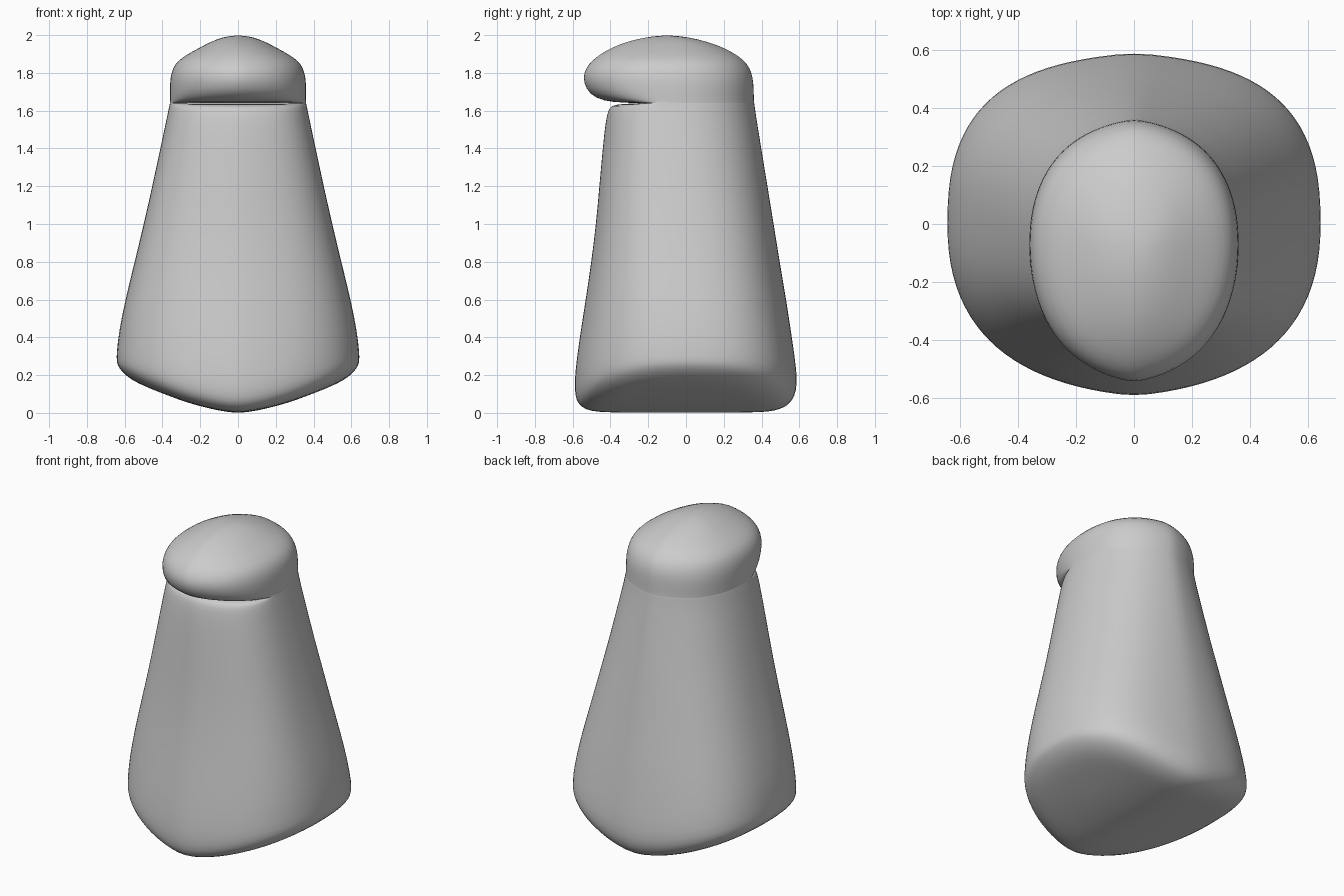
import bpy, bmesh
from math import cos, sin, pi

SEG = 48

# Rings: height, half width, front y, back y, front and back squareness, keel weight
FOOT = [
    (0.00, 0.30, -0.27, 0.27, 2.2, 2.3, 1), (0.00, 0.48, -0.42, 0.40, 2.2, 2.4, 1),
    (0.005, 0.57, -0.508, 0.47, 2.2, 2.5, 1), (0.025, 0.615, -0.555, 0.53, 2.2, 2.5, 1),
    (0.055, 0.637, -0.583, 0.565, 2.22, 2.5, 0.95), (0.11, 0.645, -0.594, 0.59, 2.25, 2.5, 0.8),
    (0.20, 0.643, -0.594, 0.594, 2.25, 2.5, 0.6), (0.40, 0.632, -0.567, 0.565, 2.3, 2.5, 0.15),
]
TORSO = [
    (0.60, 0.598, -0.535, 0.535, 2.35, 2.45, 0), (0.80, 0.548, -0.505, 0.50, 2.4, 2.4, 0),
    (1.00, 0.50, -0.48, 0.468, 2.4, 2.35, 0), (1.20, 0.455, -0.462, 0.435, 2.4, 2.25, 0),
    (1.40, 0.412, -0.444, 0.402, 2.4, 2.2, 0), (1.54, 0.382, -0.429, 0.379, 2.4, 2.15, 0),
    (1.60, 0.37, -0.415, 0.37, 2.4, 2.15, 0), (1.627, 0.364, -0.40, 0.366, 2.4, 2.15, 0),
    (1.637, 0.362, -0.34, 0.365, 2.7, 2.15, 0),
]
HOOD = [
    (1.639, 0.361, -0.21, 0.364, 5.0, 2.15, 0), (1.642, 0.361, -0.34, 0.364, 2.6, 2.15, 0),
    (1.651, 0.361, -0.44, 0.363, 2.2, 2.15, 0), (1.685, 0.361, -0.515, 0.362, 2.1, 2.15, 0),
    (1.75, 0.361, -0.546, 0.36, 2.1, 2.15, 0), (1.80, 0.354, -0.545, 0.351, 2.1, 2.1, 0),
    (1.85, 0.334, -0.517, 0.327, 2.1, 2.1, 0), (1.89, 0.284, -0.47, 0.28, 2.1, 2.1, 0),
    (1.93, 0.21, -0.404, 0.21, 2.0, 2.0, 0), (1.965, 0.145, -0.318, 0.118, 2.0, 2.0, 0),
    (1.99, 0.08, -0.21, 0.01, 2.0, 2.0, 0),
]


def power(v, e):
    return (1 if v >= 0 else -1) * abs(v) ** e


def make_ring(bm, h, w, front, back, nf, nb, keel):
    """Rounded-square ring, bent up at the sides to give the keeled foot."""
    mid = -0.07 * min(1, max(0, (h - 0.3) / 1.3))
    verts = []
    for i in range(SEG):
        a = 2 * pi * i / SEG
        n = nb if i <= SEG // 2 else nf
        u = power(cos(a), 2 / n)
        s = power(sin(a), 2 / n)
        # slight crease down the front and back centre lines
        s *= 1 - 0.12 * abs(u) * (1 - abs(u))
        x = w * u
        y = mid + s * ((back - mid) if s > 0 else (mid - front))
        z = h + keel * 0.205 * (abs(x) / 0.64) ** 1.5
        verts.append(bm.verts.new((x, y, z)))
    return verts


# Body and overhanging hood as one continuous skin
bm = bmesh.new()
rings = [make_ring(bm, *r) for r in FOOT + TORSO + HOOD]
for lo, hi in zip(rings, rings[1:]):
    for i in range(SEG):
        j = (i + 1) % SEG
        bm.faces.new((lo[i], lo[j], hi[j], hi[i]))

# Underside: strips across, so it keeps the keel shape
bottom = rings[0]
for i in range(SEG // 2):
    quad = (bottom[-i % SEG], bottom[-i - 1], bottom[i + 1], bottom[i])
    bm.faces.new(list(dict.fromkeys(quad)))

# Crown
tip = bm.verts.new((0, -0.1, 2.0))
for i in range(SEG):
    bm.faces.new((rings[-1][i], rings[-1][(i + 1) % SEG], tip))

bmesh.ops.recalc_face_normals(bm, faces=bm.faces)
mesh = bpy.data.meshes.new("hooded_body")
bm.to_mesh(mesh)
bm.free()
body = bpy.data.objects.new("hooded_body", mesh)
bpy.context.collection.objects.link(body)

sub = body.modifiers.new("smooth", 'SUBSURF')
sub.levels = sub.render_levels = 1
bpy.context.view_layer.objects.active = body
body.select_set(True)
bpy.ops.object.shade_smooth()
